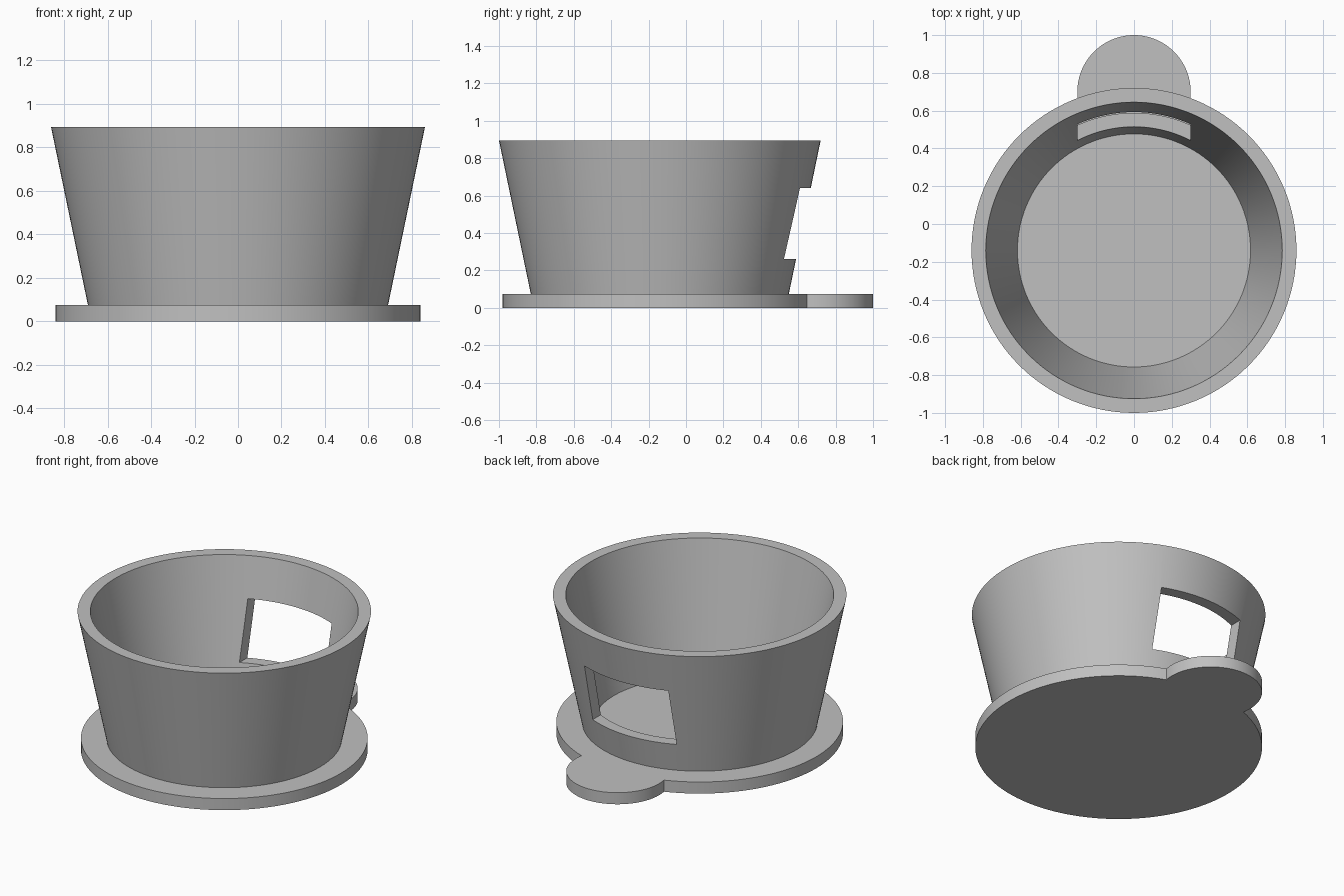
import bpy, bmesh, math

if "Cube" in bpy.data.objects:
    bpy.data.objects.remove(bpy.data.objects["Cube"])

CY = -0.14          # centre of the cup in y
BASE_TOP = 0.075
TOP = 0.895
SEG = 128

grey = bpy.data.materials.new("light_grey")
grey.diffuse_color = (0.53, 0.53, 0.53, 1)
grey.use_nodes = True
grey.node_tree.nodes["Principled BSDF"].inputs["Base Color"].default_value = grey.diffuse_color


def finish(name, bm):
    """Turn a bmesh into a shaded grey object."""
    bmesh.ops.recalc_face_normals(bm, faces=bm.faces)
    mesh = bpy.data.meshes.new(name)
    bm.to_mesh(mesh)
    bm.free()
    mesh.materials.append(grey)
    ob = bpy.data.objects.new(name, mesh)
    bpy.context.collection.objects.link(ob)
    return ob


def smooth(ob):
    bpy.ops.object.select_all(action='DESELECT')
    ob.select_set(True)
    bpy.context.view_layer.objects.active = ob
    bpy.ops.object.shade_smooth_by_angle(angle=math.radians(30))


def apply_boolean(ob, cutter):
    mod = ob.modifiers.new("window_cut", 'BOOLEAN')
    mod.operation = 'DIFFERENCE'
    mod.solver = 'EXACT'
    mod.object = cutter
    bpy.context.view_layer.objects.active = ob
    bpy.ops.object.modifier_apply(modifier=mod.name)
    bpy.data.objects.remove(cutter)


# Base plate: disc outline joined with the round tab outline at the back
R, TAB_R, TAB_Y = 0.84, 0.30, 0.70
d = TAB_Y - CY
along = (d * d + R * R - TAB_R * TAB_R) / (2 * d)   # where the circles meet
half = math.sqrt(R * R - along * along)
a = math.atan2(along, half)
b = math.atan2(along - d, half)
outline = []
for i in range(SEG + 1):
    t = math.pi - a + (math.pi + 2 * a) * i / SEG
    outline.append((R * math.cos(t), CY + R * math.sin(t)))
for i in range(1, 48):
    t = b + (math.pi - 2 * b) * i / 48
    outline.append((TAB_R * math.cos(t), TAB_Y + TAB_R * math.sin(t)))
bm = bmesh.new()
face = bm.faces.new([bm.verts.new((x, y, 0)) for x, y in outline])
top = bmesh.ops.extrude_face_region(bm, geom=[face])["geom"]
for v in top:
    if isinstance(v, bmesh.types.BMVert):
        v.co.z = BASE_TOP
base = finish("base_plate", bm)
smooth(base)

# Tapered cup wall, revolved from a four-point section
section = [(0.69, BASE_TOP), (0.86, TOP), (0.785, TOP), (0.617, BASE_TOP)]
bm = bmesh.new()
rings = []
for r, z in section:
    rings.append([bm.verts.new((r * math.cos(2 * math.pi * i / SEG),
                                CY + r * math.sin(2 * math.pi * i / SEG), z))
                  for i in range(SEG)])
for k in range(4):
    lo, hi = rings[k], rings[(k + 1) % 4]
    for i in range(SEG):
        j = (i + 1) % SEG
        bm.faces.new((lo[i], lo[j], hi[j], hi[i]))
wall = finish("cup_wall", bm)

# Rectangular window through the back of the wall
bm = bmesh.new()
bmesh.ops.create_cube(bm, size=1)
bmesh.ops.scale(bm, vec=(0.60, 0.9, 0.38), verts=bm.verts)
bmesh.ops.translate(bm, vec=(0, 0.60, 0.45), verts=bm.verts)
cutter = finish("window_cutter", bm)
cutter.hide_render = True
apply_boolean(wall, cutter)
smooth(wall)
